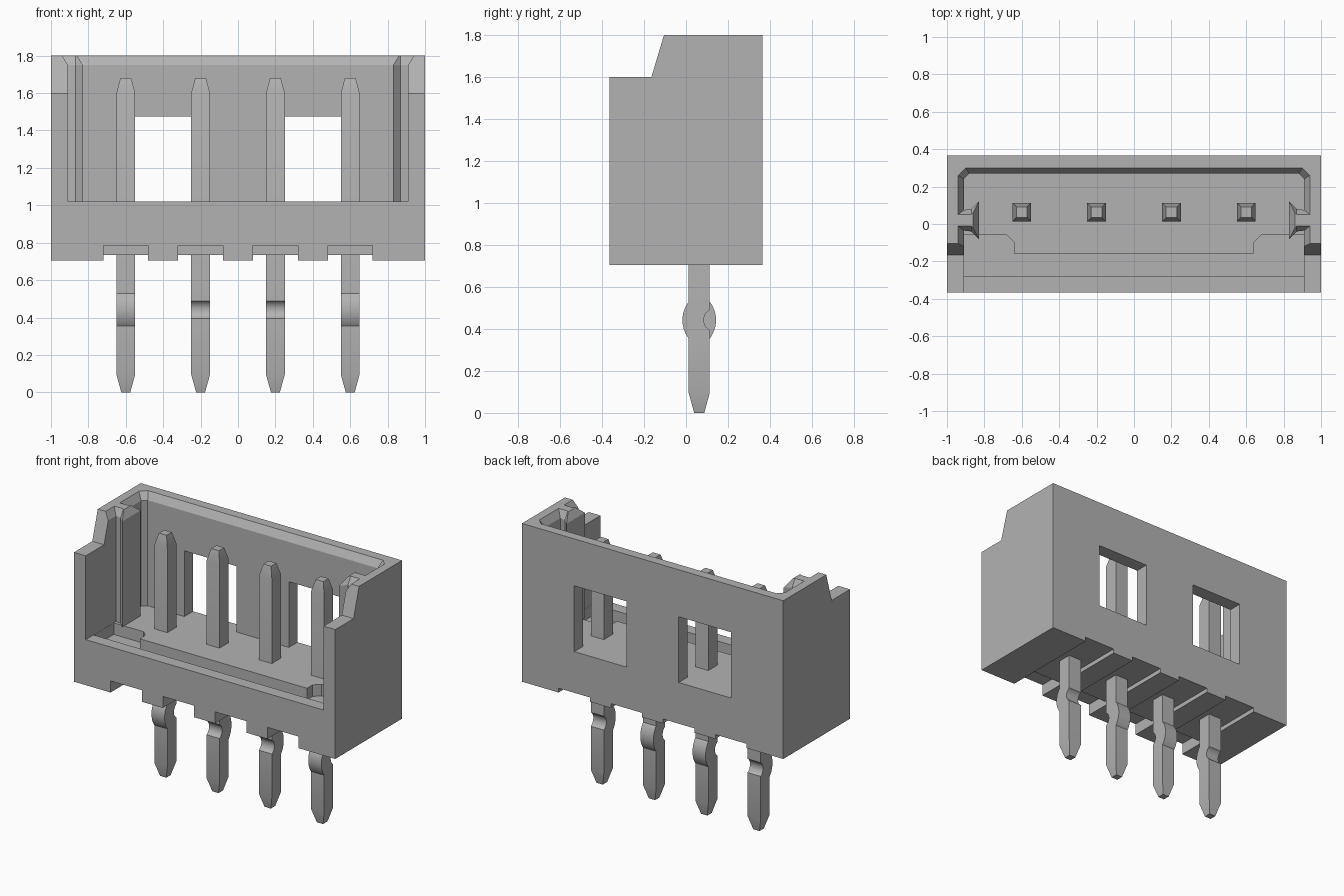
import bpy, bmesh, math

if "Cube" in bpy.data.objects:
    bpy.data.objects.remove(bpy.data.objects["Cube"], do_unlink=True)

grey = bpy.data.materials.new("mid_grey")
grey.use_nodes = True
grey.diffuse_color = (0.45, 0.45, 0.45, 1)
grey.node_tree.nodes["Principled BSDF"].inputs["Base Color"].default_value = (0.45, 0.45, 0.45, 1)


def loft(name, rings):
    """Closed solid through a stack of matching rings of points."""
    bm = bmesh.new()
    rows = [[bm.verts.new(p) for p in ring] for ring in rings]
    n = len(rows[0])
    for a, b in zip(rows, rows[1:]):
        for i in range(n):
            j = (i + 1) % n
            bm.faces.new((a[i], a[j], b[j], b[i]))
    bm.faces.new(rows[0][::-1])
    bm.faces.new(rows[-1])
    bmesh.ops.recalc_face_normals(bm, faces=bm.faces)
    mesh = bpy.data.meshes.new(name)
    bm.to_mesh(mesh)
    bm.free()
    mesh.materials.append(grey)
    obj = bpy.data.objects.new(name, mesh)
    bpy.context.collection.objects.link(obj)
    return obj


def flat(points, z):
    return [(x, y, z) for x, y in points]


def box(name, x0, x1, y0, y1, z0, z1):
    plan = [(x0, y0), (x1, y0), (x1, y1), (x0, y1)]
    return loft(name, [flat(plan, z0), flat(plan, z1)])


def mirrored(half):
    return half + [(-x, y) for x, y in reversed(half)]


def select_only(obj):
    bpy.ops.object.select_all(action='DESELECT')
    obj.select_set(True)
    bpy.context.view_layer.objects.active = obj


def cut(obj, cutter):
    cutter.hide_render = True
    mod = obj.modifiers.new("cut", 'BOOLEAN')
    mod.operation = 'DIFFERENCE'
    mod.solver = 'EXACT'
    mod.object = cutter
    select_only(obj)
    bpy.ops.object.modifier_apply(modifier=mod.name)
    bpy.data.objects.remove(cutter, do_unlink=True)


# Housing: side outline extruded across the width
FLOOR, BOTTOM, TOP = 1.02, 0.705, 1.80
side = [(-0.365, BOTTOM), (0.365, BOTTOM), (0.365, TOP),
        (-0.105, TOP), (-0.165, 1.60), (-0.365, 1.60)]
housing = loft("housing", [[(x, y, z) for y, z in side] for x in (-1, 1)])

# Cavity, open to the front, with keyed side ribs and a flared rim
inner = mirrored([(0.91, -0.5), (0.91, -0.035), (0.87, -0.04), (0.83, -0.08),
                  (0.83, 0.12), (0.87, 0.08), (0.91, 0.075), (0.91, 0.24), (0.88, 0.27)])
rim = mirrored([(0.94, -0.5), (0.94, -0.01), (0.87, -0.01), (0.86, -0.02),
                (0.86, 0.06), (0.87, 0.05), (0.94, 0.05), (0.94, 0.26), (0.90, 0.30)])
cut(housing, loft("cavity_cutter", [flat(inner, FLOOR), flat(inner, 1.75),
                                    flat(rim, TOP), flat(rim, 2.0)]))

# Trough behind the front lip
trough = mirrored([(0.909, -0.28), (0.909, -0.06), (0.68, -0.06), (0.64, -0.10), (0.64, -0.16)])
cut(housing, loft("trough_cutter", [flat(trough, 0.94), flat(trough, FLOOR + 0.001)]))

# Back windows
for s in (-1, 1):
    cut(housing, box("window_cutter", s * 0.4 - 0.2, s * 0.4 + 0.2, 0.2, 0.5, FLOOR, 1.475))

# Channels under the base, deeper at the front
PINS = (-0.6, -0.2, 0.2, 0.6)
for x in PINS:
    cut(housing, box("channel_cutter", x - 0.12, x + 0.12, -0.5, 0.5, 0.6, 0.735))
    cut(housing, box("front_notch_cutter", x - 0.12, x + 0.12, -0.5, -0.2, 0.6, 0.785))


def bulge(dz, half, sag):
    """Height of a circular arc with the given half chord and sag."""
    r = (half * half + sag * sag) / (2 * sag)
    return max(0.0, math.sqrt(max(0.0, r * r - dz * dz)) - (r - sag))


# Pins: square, tapered at both ends, kinked below the housing
PIN_Y, KINK_Z = 0.063, 0.442
kink_heights = sorted({round(KINK_Z + h * math.sin(math.pi * i / 16), 4)
                       for h in (0.0875, 0.0475) for i in range(-8, 9)})
for i, x in enumerate(PINS):
    direction = -1 if i in (0, 3) else 1
    rings = []
    for z in [0, 0.095] + kink_heights + [1.60, 1.68]:
        r = 0.024 if z == 0 else 0.029 if z == 1.68 else 0.05
        wide = bulge(z - KINK_Z, 0.0875, 0.03)
        tight = bulge(z - KINK_Z, 0.0475, 0.028)
        front, back = (-wide, -tight) if direction < 0 else (tight, wide)
        y0, y1 = PIN_Y - r + front, PIN_Y + r + back
        rings.append([(x - r, y0, z), (x + r, y0, z), (x + r, y1, z), (x - r, y1, z)])
    pin = loft(f"pin_{i + 1}", rings)
    select_only(pin)
    bpy.ops.object.shade_smooth_by_angle(angle=math.radians(25))
